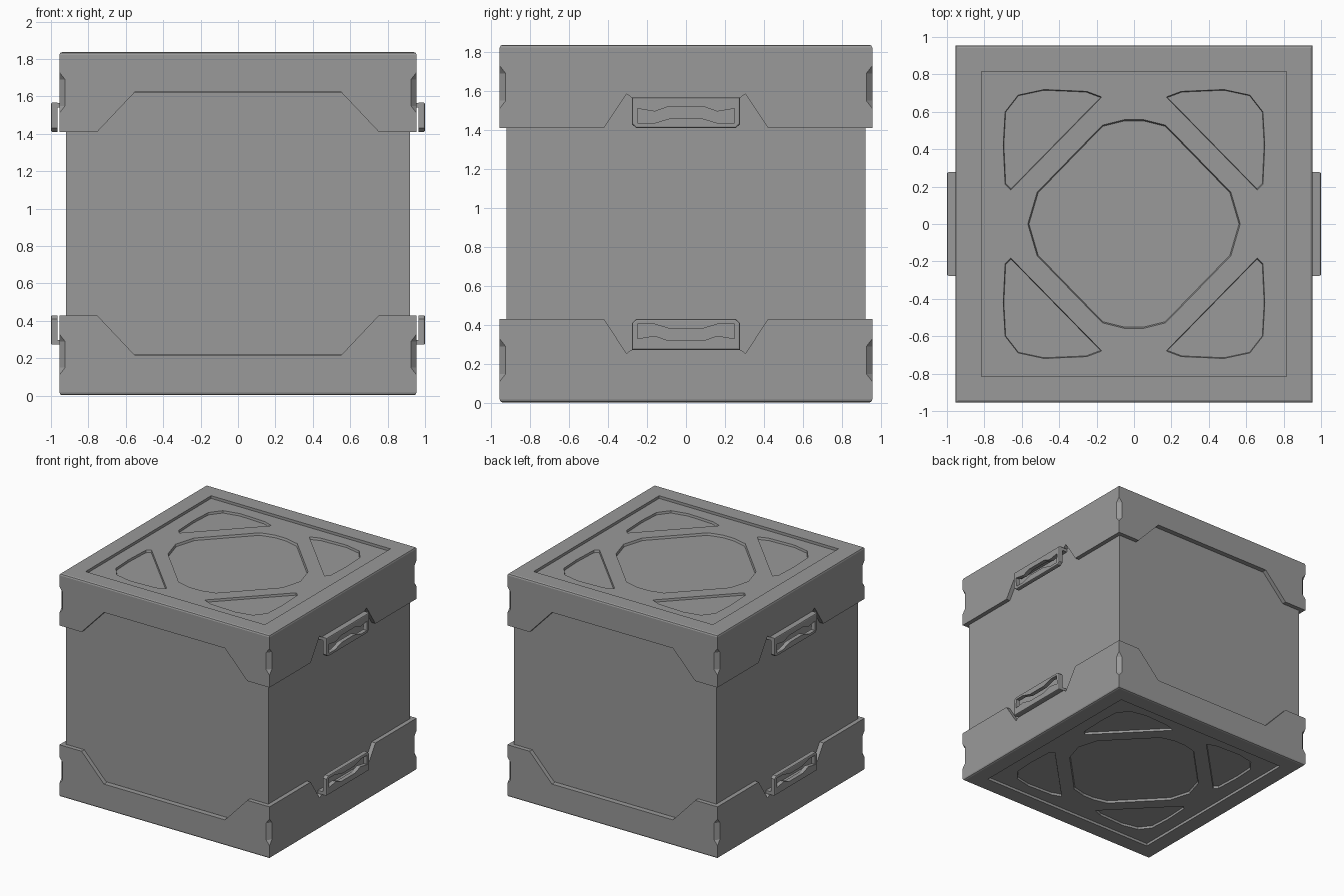
import bpy, bmesh
from math import radians
from mathutils import Matrix, Vector

if "Cube" in bpy.data.objects:
    bpy.data.objects.remove(bpy.data.objects["Cube"])

MID = 0.92  # the crate is symmetric about this height; parts are modelled around it

grey = bpy.data.materials.new("dark_grey")
grey.diffuse_color = (0.32, 0.32, 0.32, 1)
grey.use_nodes = True
grey.node_tree.nodes["Principled BSDF"].inputs["Base Color"].default_value = grey.diffuse_color


def prism(name, pts, axis, a, b, taper=1.0, turn=0, bevel=0.0):
    """Extrude a 2D outline along an axis from a to b (end a scaled by taper)."""
    put = {'x': lambda u, v, w: (w, u, v),
           'y': lambda u, v, w: (u, w, v),
           'z': lambda u, v, w: (u, v, w)}[axis]
    c = sum((Vector(p) for p in pts), Vector((0, 0))) / len(pts)
    bm = bmesh.new()
    low = [bm.verts.new(put(*(c + (Vector(p) - c) * taper), a)) for p in pts]
    top = [bm.verts.new(put(*p, b)) for p in pts]
    bm.faces.new(low)
    cap_face = bm.faces.new(top)
    n = len(pts)
    for i in range(n):
        j = (i + 1) % n
        bm.faces.new((low[i], low[j], top[j], top[i]))
    bmesh.ops.recalc_face_normals(bm, faces=bm.faces)
    if bevel:
        bmesh.ops.bevel(bm, geom=list(cap_face.edges), offset=bevel, segments=2,
                        profile=0.5, affect='EDGES')
    bm.transform(Matrix.Rotation(radians(turn), 4, 'Z'))
    mesh = bpy.data.meshes.new(name)
    bm.to_mesh(mesh)
    bm.free()
    mesh.materials.append(grey)
    ob = bpy.data.objects.new(name, mesh)
    ob.location.z = MID
    bpy.context.collection.objects.link(ob)
    return ob


def boolean(ob, other, op='DIFFERENCE'):
    mod = ob.modifiers.new("bool", 'BOOLEAN')
    mod.operation, mod.object, mod.solver = op, other, 'EXACT'
    bpy.context.view_layer.objects.active = ob
    bpy.context.view_layer.update()
    bpy.ops.object.modifier_apply(modifier=mod.name)
    bpy.data.objects.remove(other)


def mirror(ob, x, z):
    mod = ob.modifiers.new("mirror", 'MIRROR')
    mod.use_axis = (x, False, z)


def square(r):
    return [(-r, -r), (r, -r), (r, r), (-r, r)]


def both(half):
    """Complete a left-right symmetric outline from its right half."""
    return half + [(-u, v) for u, v in reversed(half)]


# Main body
prism("crate_body", square(0.92), 'z', -0.7, 0.7)

# End cap with rounded rim
cap = prism("end_cap", square(0.955), 'z', 0.49, 0.917, bevel=0.015)

# Stepped lower edges: wide on front and back, handle notch on left and right
wide = both([(0.81, 0.43), (0.55, 0.705)])
notch = both([(0.46, 0.43), (0.305, 0.665), (0.28, 0.647)])
for s in (-1, 1):
    boolean(cap, prism("cut_wide", wide, 'y', s * 0.905, s * 1.1))
    boolean(cap, prism("cut_notch", notch, 'x', s * 0.905, s * 1.1))

# Chamfered dents in the vertical corners
dent = [(1.45, 0.81), (1.351, 0.81), (1.329, 0.77),
        (1.329, 0.63), (1.351, 0.59), (1.45, 0.59)]
for k in range(4):
    boolean(cap, prism("cut_dent", dent, 'y', -0.1, 0.1, turn=45 + 90 * k))

# Recessed lid panel
boolean(cap, prism("cut_panel", square(0.815), 'z', 0.895, 1.0))

# Pockets leaving diagonal ribs
upper = both([(0.57, 0.0), (0.52, 0.17), (0.17, 0.53), (0.05, 0.56)])
centre = upper + [(-u, -v) for u, v in upper[1:-1]]
boolean(cap, prism("cut_centre", centre, 'z', 0.877, 0.9, taper=0.985))
corner = [(0.17, 0.68), (0.66, 0.18), (0.69, 0.21), (0.70, 0.42), (0.69, 0.60),
          (0.62, 0.69), (0.48, 0.72), (0.25, 0.71)]
for k in range(4):
    pts = corner if k % 2 == 0 else [(v, u) for u, v in corner]
    boolean(cap, prism("cut_corner", pts, 'z', 0.877, 0.9, taper=0.975, turn=90 * k))
mirror(cap, False, True)

# Handles: hanging plate with a wavy grip hole, and a flange into the notch
plate = both([(0.255, 0.49), (0.277, 0.51), (0.277, 0.647)])
handle = prism("handle", plate, 'x', 0.966, 1.0, bevel=0.008)
hole = both([(0.08, 0.54), (0.17, 0.513), (0.245, 0.513), (0.25, 0.59),
             (0.16, 0.575), (0.09, 0.6)])
boolean(handle, prism("cut_grip", hole, 'x', 0.9, 1.1))
flange = [(-0.277, 0.622), (0.277, 0.622), (0.277, 0.646), (-0.277, 0.646)]
boolean(handle, prism("flange", flange, 'x', 0.9, 0.98), 'UNION')
mirror(handle, True, True)
